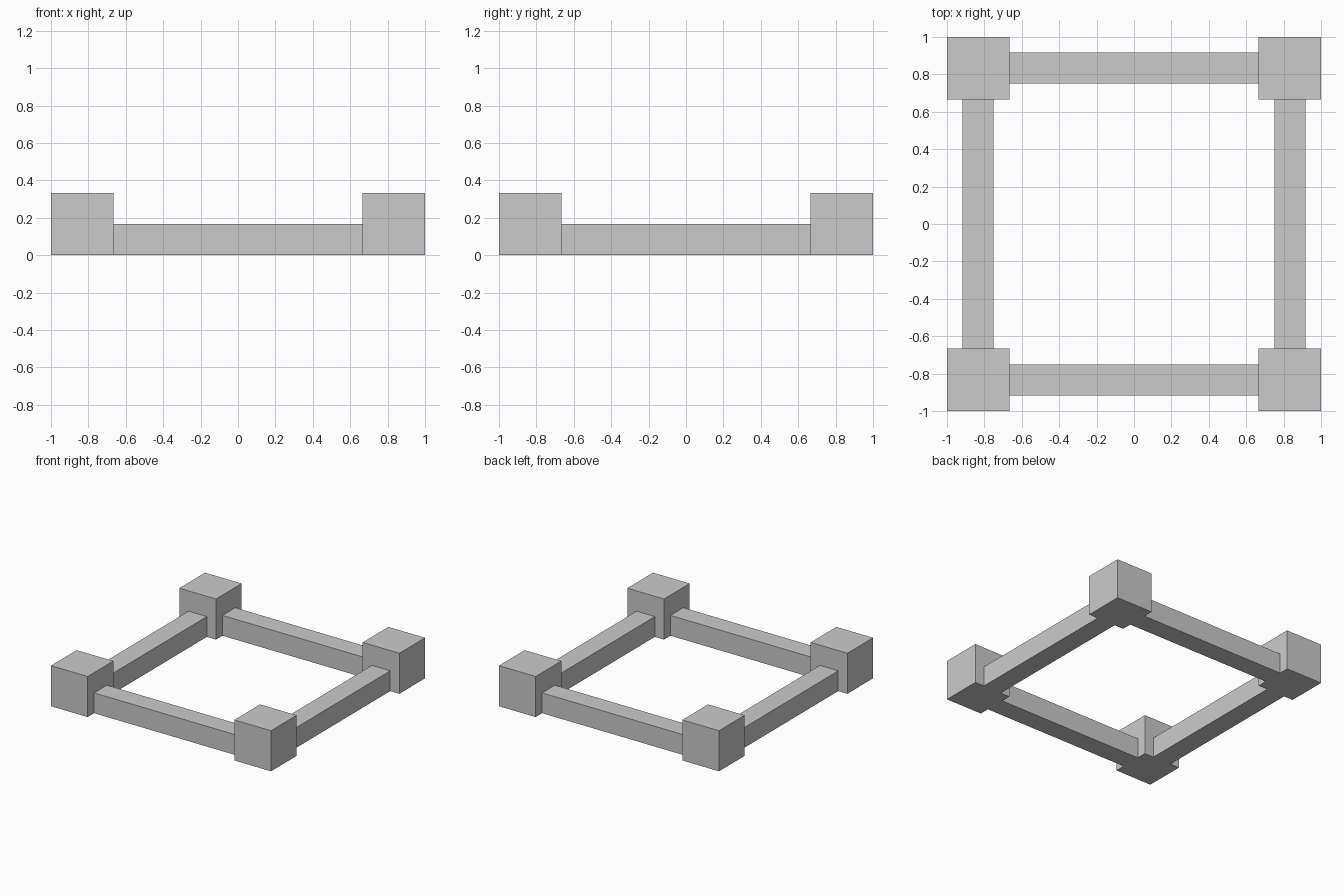
import bpy

if "Cube" in bpy.data.objects:
    bpy.data.objects.remove(bpy.data.objects["Cube"])

POST = 1 / 3          # corner block edge length
RAIL = 1 / 6          # rail thickness
CENTRE = 1 - POST / 2  # distance of blocks and rails from the middle
SPAN = 2 - 2 * POST   # rail length between blocks


def box(name, x, y, size):
    """Box standing on z = 0."""
    bpy.ops.mesh.primitive_cube_add(size=1, location=(x, y, size[2] / 2))
    obj = bpy.context.object
    obj.name = name
    obj.scale = size
    bpy.ops.object.transform_apply(location=False, rotation=False, scale=True)
    return obj


# Corner blocks
for side, sx in (("left", -1), ("right", 1)):
    for end, sy in (("front", -1), ("back", 1)):
        box(f"corner_block_{end}_{side}", sx * CENTRE, sy * CENTRE, (POST, POST, POST))

# Front and back rails
for end, sy in (("front", -1), ("back", 1)):
    box(f"rail_{end}", 0, sy * CENTRE, (SPAN, RAIL, RAIL))

# Left and right rails
for side, sx in (("left", -1), ("right", 1)):
    box(f"rail_{side}", sx * CENTRE, 0, (RAIL, SPAN, RAIL))
